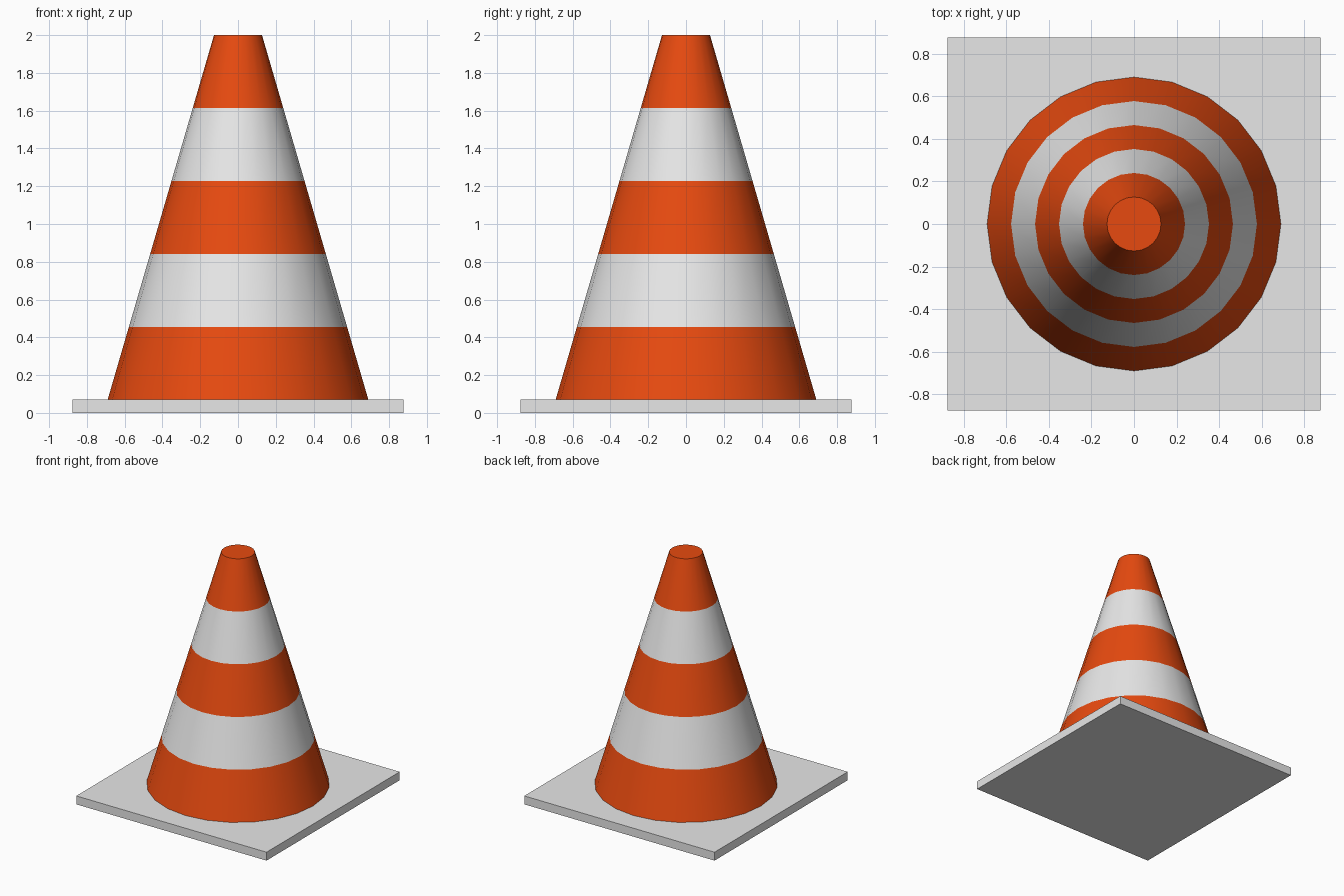
import bpy
import bmesh
from math import cos, sin, tau, radians

if "Cube" in bpy.data.objects:
    bpy.data.objects.remove(bpy.data.objects["Cube"], do_unlink=True)


def make_material(name, rgb):
    mat = bpy.data.materials.new(name)
    mat.use_nodes = True
    colour = (*rgb, 1.0)
    mat.diffuse_color = colour
    mat.node_tree.nodes["Principled BSDF"].inputs["Base Color"].default_value = colour
    return mat


def add_object(name, bm, materials):
    bmesh.ops.recalc_face_normals(bm, faces=bm.faces[:])
    mesh = bpy.data.meshes.new(name)
    bm.to_mesh(mesh)
    bm.free()
    for mat in materials:
        mesh.materials.append(mat)
    obj = bpy.data.objects.new(name, mesh)
    bpy.context.collection.objects.link(obj)
    return obj


orange = make_material("orange", (0.82, 0.07, 0.005))
white = make_material("off_white", (0.8, 0.8, 0.8))

BASE_WIDTH, BASE_HEIGHT, HEIGHT = 1.75, 0.07, 2.0
BOTTOM_RADIUS, TOP_RADIUS = 0.69, 0.127
SIDES, BANDS = 24, 5

# Square base plate
bm = bmesh.new()
bmesh.ops.create_cube(bm, size=1)
bmesh.ops.scale(bm, vec=(BASE_WIDTH, BASE_WIDTH, BASE_HEIGHT), verts=bm.verts)
bmesh.ops.translate(bm, vec=(0, 0, BASE_HEIGHT / 2), verts=bm.verts)
add_object("base_plate", bm, [white])

# Tapered body: equal bands in alternating colours
bm = bmesh.new()
rings = []
for level in range(BANDS + 1):
    t = level / BANDS
    radius = BOTTOM_RADIUS + (TOP_RADIUS - BOTTOM_RADIUS) * t
    z = BASE_HEIGHT + (HEIGHT - BASE_HEIGHT) * t
    rings.append([bm.verts.new((radius * cos(tau * i / SIDES),
                                radius * sin(tau * i / SIDES), z))
                  for i in range(SIDES)])
for band, (low, high) in enumerate(zip(rings, rings[1:])):
    for i in range(SIDES):
        j = (i + 1) % SIDES
        face = bm.faces.new((low[i], low[j], high[j], high[i]))
        face.material_index = band % 2
bm.faces.new(rings[0])
bm.faces.new(rings[-1])
body = add_object("cone_body", bm, [orange, white])

# Smooth sides with a crisp rim
bpy.ops.object.select_all(action="DESELECT")
body.select_set(True)
bpy.context.view_layer.objects.active = body
bpy.ops.object.shade_smooth_by_angle(angle=radians(30))
